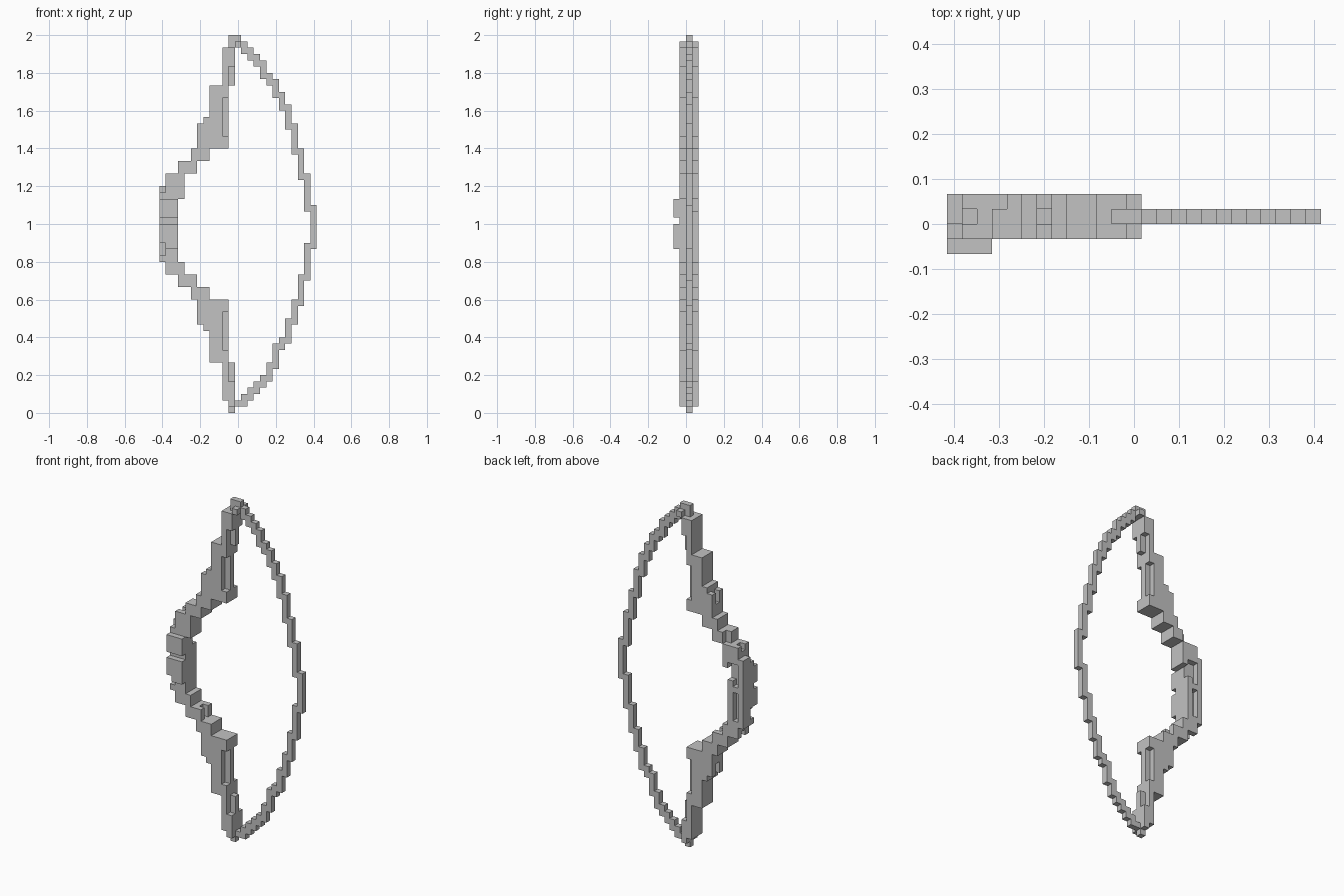
import bpy, bmesh, math

old = bpy.data.objects.get("Cube")
if old:
    bpy.data.objects.remove(old, do_unlink=True)

U = 1 / 30                      # block size
ROWS = 60                       # blocks in the full height
FRONT, MID, BACK = 1, 2, 3      # depth layers (0 is the raised grip layer)

mat = bpy.data.materials.new("light grey")
mat.use_nodes = True
grey = (0.54, 0.54, 0.54, 1)
mat.diffuse_color = grey
mat.node_tree.nodes["Principled BSDF"].inputs["Base Color"].default_value = grey


def block(c0, c1, r0, r1, l0=FRONT, l1=BACK):
    """Blocks in an inclusive range of columns, rows and layers."""
    return {(c, l, r) for c in range(c0, c1 + 1)
            for l in range(l0, l1 + 1) for r in range(r0, r1 + 1)}


def flipped(cells):
    return {(c, l, ROWS - 1 - r) for c, l, r in cells}


def build(name, cells):
    """Skin a set of blocks, keeping only the outer faces."""
    bm = bmesh.new()
    verts = {}

    def vert(p):
        if p not in verts:
            c, l, r = p
            verts[p] = bm.verts.new(((c - 12.5) * U, (l - 2) * U, r * U))
        return verts[p]

    for cell in sorted(cells):
        for axis in range(3):
            a, b = (axis + 1) % 3, (axis + 2) % 3
            for side in (0, 1):
                near = list(cell)
                near[axis] += 2 * side - 1
                if tuple(near) in cells:
                    continue
                ring = []
                for i, j in ((0, 0), (1, 0), (1, 1), (0, 1)):
                    p = list(cell)
                    p[axis] += side
                    p[a] += i
                    p[b] += j
                    ring.append(vert(tuple(p)))
                bm.faces.new(ring if side else ring[::-1])
    bmesh.ops.dissolve_limit(bm, angle_limit=math.radians(1),
                             verts=bm.verts[:], edges=bm.edges[:])
    mesh = bpy.data.meshes.new(name)
    bm.to_mesh(mesh)
    bm.free()
    mesh.materials.append(mat)
    obj = bpy.data.objects.new(name, mesh)
    bpy.context.collection.objects.link(obj)


# Limb: stepped blocks from the tip down to the handle
limb = block(10, 10, 52, 57) | block(11, 11, 55, 57)
limb |= block(8, 9, 42, 51) | block(10, 10, 42, 43) | block(10, 10, 50, 51)
limb |= block(7, 7, 40, 46) | block(6, 6, 40, 45) | block(5, 5, 40, 41)
limb |= block(3, 5, 38, 39) | block(1, 3, 36, 37)
# Thin inner ribs on the limb
limb |= block(11, 11, 52, 54, MID, MID) | block(10, 10, 44, 49, MID, MID)
# Notches in the outer steps
limb -= block(6, 6, 44, 45, MID, MID) | block(1, 1, 37, 37, MID, MID)

# Tips, and the cuts that differ between the two limbs
upper = (limb | block(12, 12, 58, 58)) - block(3, 3, 38, 39, BACK, BACK)
lower = (flipped(limb) | block(11, 11, 1, 1)) - block(5, 5, 20, 21, MID, MID)
build("upper_limb", upper)
build("lower_limb", lower)

# Handle with slots in its back and cut front corners
handle = block(0, 2, 24, 35) | block(3, 3, 34, 35)
handle -= block(1, 1, 31, 34, BACK, BACK) | block(1, 1, 25, 29, BACK, BACK)
handle -= block(2, 2, 32, 34, BACK, BACK)
handle -= block(0, 0, 35, 35, FRONT, FRONT) | block(0, 0, 25, 26, FRONT, FRONT)
build("handle", handle)

# Raised grip pads on the front
build("upper_grip", block(0, 2, 31, 33, 0, 0))
build("lower_grip", block(0, 2, 27, 29, 0, 0) | block(1, 2, 26, 26, 0, 0))

# Bowstring: highest and lowest row reached in each column, tip to middle
tops = [59, 58, 57, 56, 55, 53, 52, 50, 48, 45, 41, 37, 32]
lows = [1, 1, 2, 3, 4, 5, 7, 10, 11, 14, 17, 21, 26]
string = block(11, 12, 58, 59, MID, MID) | block(11, 11, 0, 1, MID, MID)
for i in range(len(tops) - 1):
    string |= block(12 + i, 12 + i, tops[i + 1], tops[i], MID, MID)
    string |= block(12 + i, 12 + i, lows[i], lows[i + 1], MID, MID)
string |= block(24, 24, lows[-1], tops[-1], MID, MID)
build("bowstring", string - upper - lower)
